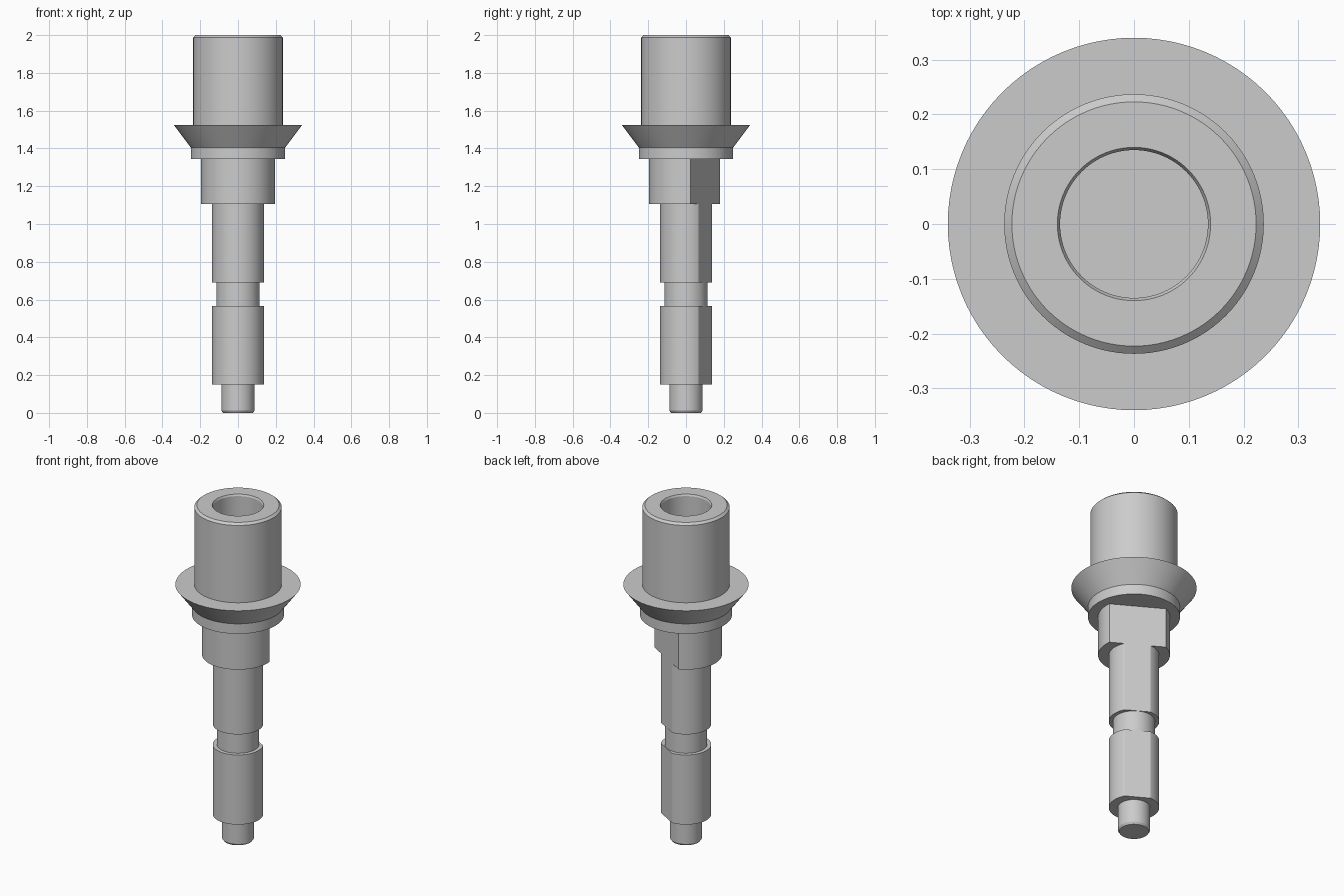
import bpy, bmesh, math
from mathutils import Vector

SIDES = 96

cube = bpy.data.objects.get("Cube")
if cube:
    bpy.data.objects.remove(cube, do_unlink=True)

# Plain grey metal
metal = bpy.data.materials.new("grey_metal")
metal.use_nodes = True
GREY = (0.6, 0.6, 0.6, 1.0)
metal.diffuse_color = GREY
metal.node_tree.nodes["Principled BSDF"].inputs["Base Color"].default_value = GREY


def lathe(name, profile, flat=None):
    """Turn a (radius, height) profile; optionally mill a flat (angle, distance)."""
    bm = bmesh.new()
    verts = [bm.verts.new((r, 0, z)) for r, z in profile]
    edges = [bm.edges.new(pair) for pair in zip(verts, verts[1:])]
    bmesh.ops.spin(bm, geom=verts + edges, cent=(0, 0, 0), axis=(0, 0, 1),
                   angle=math.tau, steps=SIDES, use_duplicate=False)
    bmesh.ops.remove_doubles(bm, verts=bm.verts, dist=1e-5)
    bmesh.ops.dissolve_degenerate(bm, edges=bm.edges, dist=1e-6)
    if flat:
        angle, distance = flat
        normal = Vector((math.cos(angle), math.sin(angle), 0))
        bmesh.ops.bisect_plane(bm, geom=bm.verts[:] + bm.edges[:] + bm.faces[:],
                               plane_co=normal * distance, plane_no=normal,
                               clear_outer=True)
        rim = [e for e in bm.edges if e.is_boundary]
        bmesh.ops.edgeloop_fill(bm, edges=rim)
    bmesh.ops.recalc_face_normals(bm, faces=bm.faces)
    mesh = bpy.data.meshes.new(name)
    bm.to_mesh(mesh)
    bm.free()
    mesh.materials.append(metal)
    obj = bpy.data.objects.new(name, mesh)
    bpy.context.collection.objects.link(obj)
    bpy.ops.object.select_all(action='DESELECT')
    obj.select_set(True)
    bpy.context.view_layer.objects.active = obj
    bpy.ops.object.shade_smooth_by_angle(angle=math.radians(25))
    return obj


# Stem: tip pin, grooved shaft and collar, with one flat milled along its side
lathe("stem", [
    (0, 0), (0.08, 0), (0.088, 0.012), (0.088, 0.15),
    (0.137, 0.15), (0.137, 0.567), (0.115, 0.567), (0.115, 0.69),
    (0.137, 0.69), (0.137, 1.105), (0.195, 1.105), (0.195, 1.35), (0, 1.35),
], flat=(math.radians(60), 0.117))

# Head: ring, flared flange and hollow cylinder with chamfered rims
lathe("head", [
    (0, 1.345), (0.25, 1.345), (0.25, 1.405), (0.34, 1.525),
    (0.237, 1.525), (0.237, 1.988), (0.223, 2.0),
    (0.14, 2.0), (0.135, 1.99), (0.135, 1.5), (0, 1.5),
])
